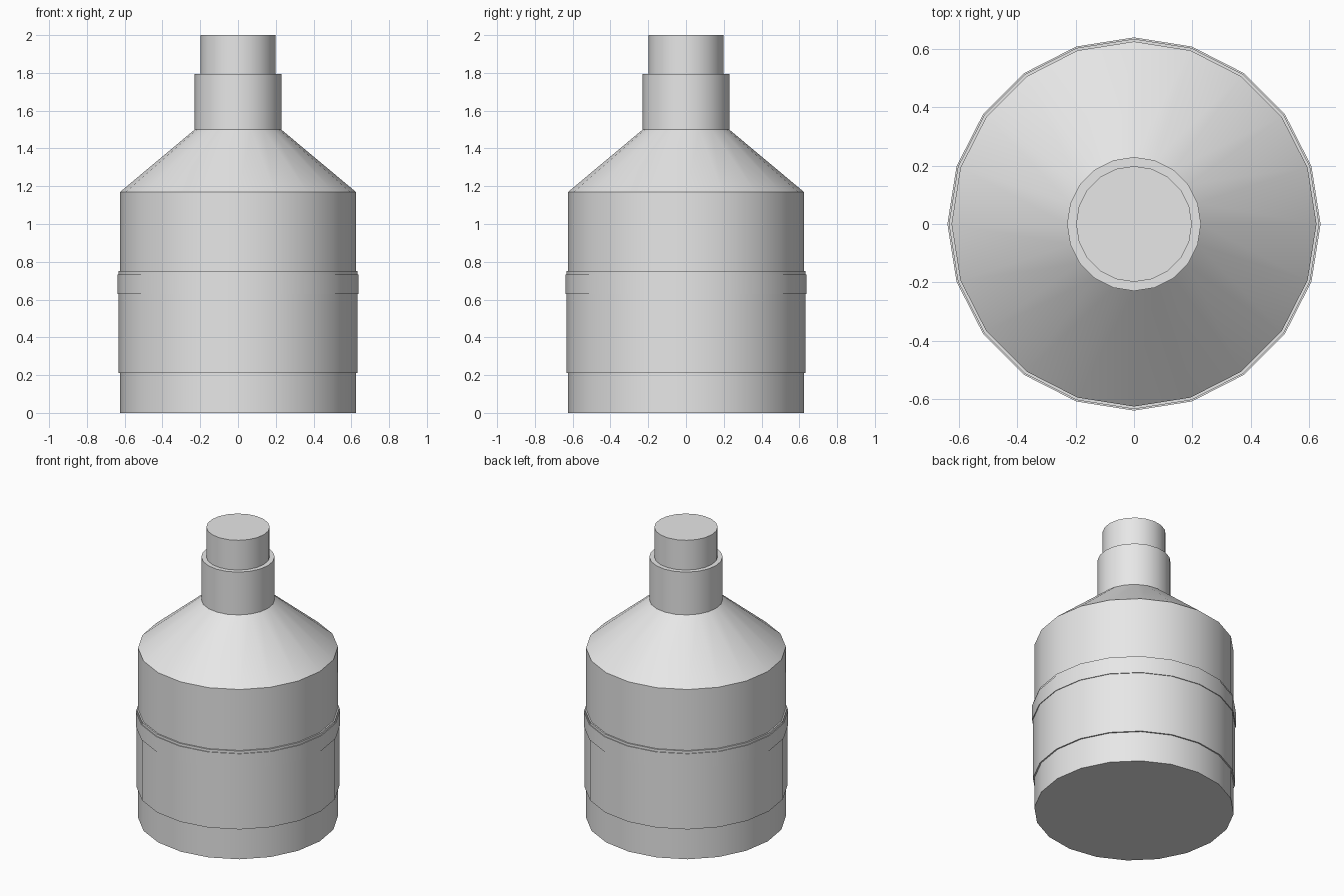
import bpy, bmesh, math

if "Cube" in bpy.data.objects:
    bpy.data.objects.remove(bpy.data.objects["Cube"])

SIDES = 20

grey = bpy.data.materials.new("plain grey")
grey.diffuse_color = (0.8, 0.8, 0.8, 1)
grey.use_nodes = True
grey.node_tree.nodes["Principled BSDF"].inputs["Base Color"].default_value = grey.diffuse_color


def lathe(name, profile):
    """Closed solid turned about z from (radius, height) points, bottom to top."""
    bm = bmesh.new()
    rings = []
    for r, z in profile:
        rings.append([bm.verts.new((r * math.cos(math.tau * i / SIDES),
                                    r * math.sin(math.tau * i / SIDES), z))
                      for i in range(SIDES)])
    for low, high in zip(rings, rings[1:]):
        for i in range(SIDES):
            j = (i + 1) % SIDES
            bm.faces.new((low[i], low[j], high[j], high[i]))
    bm.faces.new(rings[0][::-1])
    bm.faces.new(rings[-1])
    mesh = bpy.data.meshes.new(name)
    bm.to_mesh(mesh)
    bm.free()
    mesh.materials.append(grey)
    obj = bpy.data.objects.new(name, mesh)
    bpy.context.collection.objects.link(obj)
    bpy.ops.object.select_all(action='DESELECT')
    obj.select_set(True)
    bpy.context.view_layer.objects.active = obj
    bpy.ops.object.shade_smooth_by_angle(angle=math.radians(30))
    return obj


# Bottle: straight body, sloping shoulder and neck
lathe("bottle_body", [(0.624, 0), (0.624, 1.17), (0.229, 1.5), (0.229, 1.795)])
# Stopper standing out of the neck
lathe("stopper", [(0.198, 1.75), (0.198, 2.0)])
# Label wrapped round the body
lathe("label", [(0.633, 0.21), (0.633, 0.75)])
# Thin band over the label
lathe("label_band", [(0.638, 0.63), (0.638, 0.733)])
